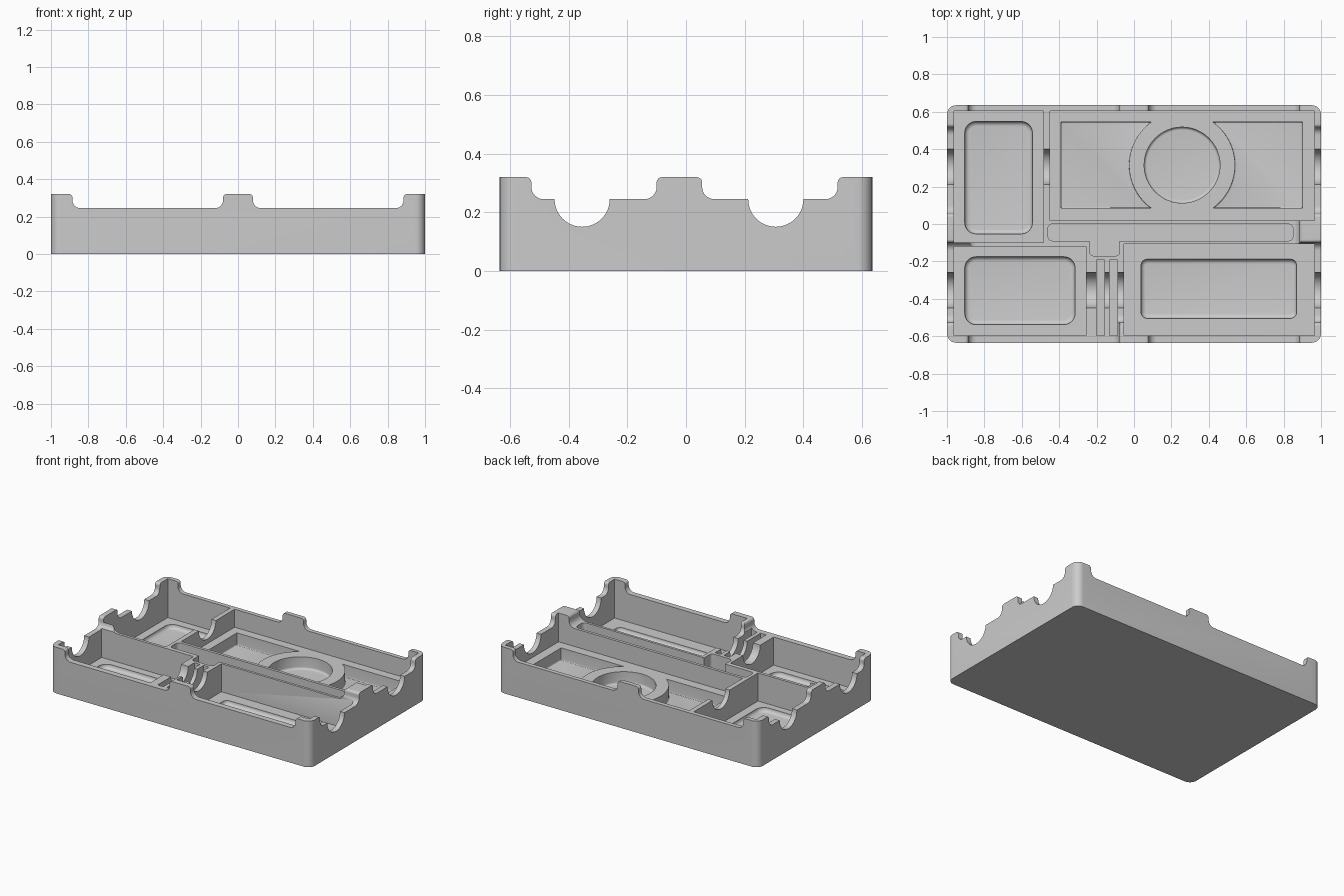
import bpy, bmesh
from math import sin, cos, pi, radians, asin
from mathutils import Vector

cube = bpy.data.objects.get("Cube")
if cube:
    bpy.data.objects.remove(cube)

TOP, DECK, FLOOR, SHELF = 0.32, 0.245, 0.05, 0.12
BACK_WALL, FRONT_WALL = 0.605, -0.595


def arc(cx, cy, r, a0, a1, n=8):
    """Points along a circular arc, angles in degrees."""
    angles = [radians(a0 + (a1 - a0) * i / n) for i in range(n + 1)]
    return [(cx + r * cos(a), cy + r * sin(a)) for a in angles]


def rect(x0, x1, y0, y1, r=0.0):
    """Rectangle outline with optional rounded corners."""
    if r == 0:
        return [(x0, y0), (x1, y0), (x1, y1), (x0, y1)]
    return (arc(x0 + r, y0 + r, r, 180, 270) + arc(x1 - r, y0 + r, r, 270, 360)
            + arc(x1 - r, y1 - r, r, 0, 90) + arc(x0 + r, y1 - r, r, 90, 180))


def prism(name, outline, lo, hi, axis="z", fillet=0.0):
    """Extrude an outline along an axis and round its lower edges."""
    place = {"z": lambda u, v, w: (u, v, w),
             "x": lambda u, v, w: (w, u, v),
             "y": lambda u, v, w: (u, w, v)}[axis]
    bm = bmesh.new()
    base = bm.faces.new([bm.verts.new(place(u, v, lo)) for u, v in outline])
    rim = list(base.edges)
    ext = bmesh.ops.extrude_face_region(bm, geom=[base], use_keep_orig=True)
    shift = Vector(place(0, 0, hi - lo))
    verts = [g for g in ext["geom"] if isinstance(g, bmesh.types.BMVert)]
    bmesh.ops.translate(bm, verts=verts, vec=shift)
    bmesh.ops.recalc_face_normals(bm, faces=bm.faces)
    if fillet:
        bmesh.ops.bevel(bm, geom=rim, offset=fillet, segments=5, profile=0.5,
                        affect='EDGES', clamp_overlap=True)
    mesh = bpy.data.meshes.new(name)
    bm.to_mesh(mesh)
    bm.free()
    obj = bpy.data.objects.new(name, mesh)
    bpy.context.collection.objects.link(obj)
    return obj


def carve(*args, **kwargs):
    """Subtract a prism from the tray."""
    cutter = prism(*args, **kwargs)
    cutter.hide_render = True
    mod = tray.modifiers.new("carve", 'BOOLEAN')
    mod.operation, mod.solver, mod.object = 'DIFFERENCE', 'EXACT', cutter
    bpy.context.view_layer.objects.active = tray
    bpy.ops.object.modifier_apply(modifier=mod.name)
    bpy.data.objects.remove(cutter)


def notch(a, b, flare=0.018, foot=0.042):
    """Rim cut-out: flared lip, straight sides and rounded feet."""
    lip = TOP - flare
    return ([(a - flare, TOP + 0.1)] + arc(a - flare, lip, flare, 90, 0)
            + arc(a + foot, DECK + foot, foot, 180, 270)
            + arc(b - foot, DECK + foot, foot, 270, 360)
            + arc(b + flare, lip, flare, 180, 90) + [(b + flare, TOP + 0.1)])


# Solid block with rounded corners
tray = prism("organizer_tray", rect(-1, 1, -0.635, 0.635, 0.05), 0, TOP)

# Rim cut-outs, leaving raised corner and middle posts
for a, b in ((-0.885, -0.08), (0.08, 0.885)):
    carve("rim_notch", notch(a, b), -1.2, 1.2, axis="y")
for a, b in ((-0.527, -0.1), (0.055, 0.517)):
    carve("rim_notch", notch(a, b), -1.2, 1.2, axis="x")
carve("centre_clearance", rect(-0.8, 0.8, -0.47, 0.46), DECK, 0.5)

# Main compartments
carve("back_right_bay", rect(-0.963, -0.483, -0.1, BACK_WALL), FLOOR, 0.5)
carve("back_left_bay", rect(-0.45, 0.965, 0.02, BACK_WALL), SHELF, 0.5)
carve("front_right_bay", rect(-0.963, -0.257, -0.12, FRONT_WALL), FLOOR, 0.5)
carve("front_left_bay", rect(-0.053, 0.965, -0.107, FRONT_WALL), FLOOR, 0.5)

# Narrow slots between the cradle ribs
for x0, x1 in ((-0.2, -0.157), (-0.13, -0.088)):
    carve("rib_slot", rect(x0, x1, FRONT_WALL, -0.192), FLOOR, 0.5)

# Cable channel with a branch to the front
carve("cable_channel", rect(-0.46, 0.85, -0.09, 0.0, 0.025), 0.1, 0.5)
carve("cable_branch", rect(-0.237, -0.077, -0.17, -0.05, 0.02), 0.1, 0.5)

# Round cradles through every cross wall
for y in (-0.354, 0.306):
    carve("cradle", arc(y, DECK, 0.094, 0, 360 - 7.5, 47), -1.2, 1.2, axis="x")

# Shallow filleted floor recesses
for box, r in (((-0.905, -0.543, -0.053, 0.548), 0.06),
               ((-0.905, -0.315, -0.538, -0.175), 0.06),
               ((0.037, 0.87, -0.505, -0.188), 0.035)):
    carve("floor_recess", rect(*box, r), 0.022, 0.2, fillet=0.025)

# Pockets either side of a round island, and the well inside it
cx, cy, r, half = 0.257, 0.315, 0.283, 0.23
spread = asin(half / r) * 180 / pi
carve("pocket_right", [(-0.39, cy + half), (-0.39, cy - half)]
      + arc(cx, cy, r, 180 + spread, 180 - spread, 24), 0.035, 0.2, fillet=0.015)
carve("pocket_left", [(0.9, cy - half), (0.9, cy + half)]
      + arc(cx, cy, r, spread, -spread, 24), 0.035, 0.2, fillet=0.015)
carve("round_well", arc(cx, cy, 0.203, 0, 360 - 7.5, 47), 0.035, 0.2, fillet=0.015)

# Plain grey plastic
grey = bpy.data.materials.new("grey_plastic")
grey.use_nodes = True
colour = (0.6, 0.6, 0.6, 1.0)
grey.diffuse_color = colour
grey.node_tree.nodes["Principled BSDF"].inputs["Base Color"].default_value = colour
tray.data.materials.clear()
tray.data.materials.append(grey)
for poly in tray.data.polygons:
    poly.material_index = 0

# Smooth fillets with crisp edges
bpy.ops.object.select_all(action='DESELECT')
tray.select_set(True)
bpy.context.view_layer.objects.active = tray
bpy.ops.object.shade_smooth_by_angle(angle=radians(30))
